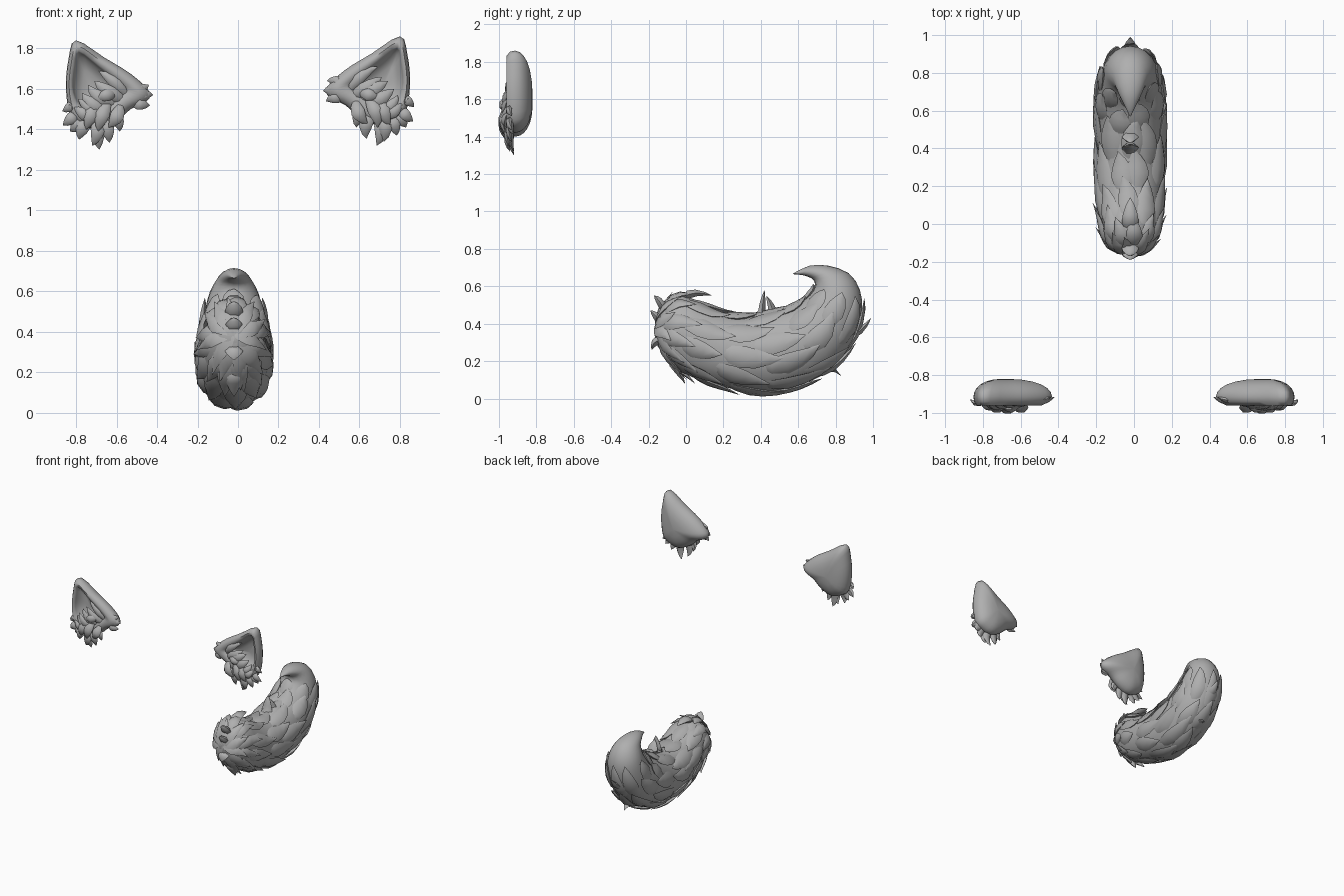
import bpy, bmesh, math, random
from mathutils import Vector as V

if "Cube" in bpy.data.objects:
    bpy.data.objects.remove(bpy.data.objects["Cube"])

random.seed(4)
fur = bpy.data.materials.new("grey fur")
fur.diffuse_color = (0.43, 0.43, 0.43, 1)
fur.use_nodes = True
fur.node_tree.nodes["Principled BSDF"].inputs["Base Color"].default_value = fur.diffuse_color


def catmull(p, i, t, closed=False):
    """Smooth interpolation of a list of vectors."""
    n = len(p)
    g = (lambda k: p[k % n]) if closed else (lambda k: p[max(0, min(n - 1, k))])
    a, b, c, d = g(i - 1), g(i), g(i + 1), g(i + 2)
    return 0.5 * (2 * b + (c - a) * t + (2 * a - 5 * b + 4 * c - d) * t * t
                  + (3 * b - a - 3 * c + d) * t ** 3)


def loft(bm, rings):
    """Skin closed rings and cap both ends."""
    rows = [[bm.verts.new(p) for p in r] for r in rings]
    n = len(rows[0])
    for r, s in zip(rows, rows[1:]):
        for i in range(n):
            bm.faces.new((r[i], r[(i + 1) % n], s[(i + 1) % n], s[i]))
    bm.faces.new(rows[0][::-1])
    bm.faces.new(rows[-1])


def lock(bm, pts, normals, width, thick):
    """A pointed lock of fur along a few points."""
    shape = (0.4, 0.8, 1.0, 0.85, 0.5, 0.02)
    rings = []
    for k, w in enumerate(shape):
        t = k / 5 * (len(pts) - 1)
        i = min(int(t), len(pts) - 2)
        p = catmull(pts, i, t - i)
        d = pts[i + 1] - pts[i]
        n = normals[i].normalized()
        side = d.cross(n).normalized()
        rings.append([p + side * (width * w * math.cos(a)) + n * (thick * w * math.sin(a))
                      for a in [j * math.tau / 6 for j in range(6)]])
    loft(bm, rings)


def finish(bm, name, angle=45):
    bmesh.ops.recalc_face_normals(bm, faces=bm.faces)
    me = bpy.data.meshes.new(name)
    bm.to_mesh(me)
    bm.free()
    me.materials.append(fur)
    ob = bpy.data.objects.new(name, me)
    bpy.context.collection.objects.link(ob)
    bpy.ops.object.select_all(action='DESELECT')
    ob.select_set(True)
    bpy.context.view_layer.objects.active = ob
    bpy.ops.object.shade_smooth_by_angle(angle=math.radians(angle))


# Tail: lower/outer y z, upper/inner y z, half width
stations = [(-.165, .35, -.165, .42, .03), (-.12, .24, -.12, .50, .11),
            (-.02, .14, -.02, .555, .15), (.12, .085, .12, .49, .165),
            (.28, .045, .24, .45, .175), (.46, .03, .36, .445, .175),
            (.64, .08, .47, .465, .175), (.79, .17, .56, .49, .175),
            (.89, .30, .63, .53, .16), (.94, .46, .68, .58, .14),
            (.93, .58, .69, .61, .12), (.87, .67, .68, .635, .09),
            (.76, .71, .655, .65, .065), (.66, .71, .62, .66, .035),
            (.575, .67, .57, .665, .004)]
low = [V((-.02, s[0], s[1])) for s in stations]
high = [V((-.02, s[2], s[3])) for s in stations]
wide = [V((s[4], 0, 0)) for s in stations]


def tail_point(u, a):
    u = max(0, min(u, 13.999))
    i = int(u)
    lo, hi, w = (catmull(q, i, u - i) for q in (low, high, wide))
    mid = (lo + hi) / 2
    p = mid + (hi - lo) / 2 * math.cos(a) + w * math.sin(a)
    return p, (p - mid).normalized()


bm = bmesh.new()
loft(bm, [[tail_point(k / 2, j * math.tau / 20)[0] for j in range(20)] for k in range(29)])
finish(bm, "tail_core", 70)

# Rows of locks following the tail: start, length, count, half width, lift
bm = bmesh.new()
rows = [(.1, 1.7, 11, .04, .035), (.9, 1.7, 12, .045, .035), (2.0, 2.0, 10, .055, .025),
        (3.3, 2.1, 10, .06, .02), (4.7, 2.1, 10, .06, .02), (6.1, 2.0, 9, .06, .02),
        (7.4, 2.2, 8, .055, .015)]
for r, (u, du, count, w, lift) in enumerate(rows):
    for j in range(count):
        a = (j + .5 * (r % 2)) * math.tau / count + random.uniform(-.1, .1)
        u0, d = u + random.uniform(-.25, .25), du * random.uniform(.85, 1.15)
        sway = random.uniform(-.2, .2)
        pts, nrm = [], []
        for k, h in enumerate((-.02, -.004, .002, .008, lift)):
            p, n = tail_point(u0 + d * k / 4, a + sway * (k / 4) ** 2)
            # keep locks low on the inside of the bend
            pts.append(p + n * h * (0.7 if math.cos(a) > .6 and r > 2 else 1))
            nrm.append(n)
        lock(bm, pts, nrm, w, .02)

# Standout tufts on the tail (points in y, z)
for pts in [[(.74, .24), (.87, .33), (.94, .37), (.99, .43)],
            [(.58, .10), (.68, .13), (.77, .165), (.83, .12)],
            [(.33, .40), (.40, .45), (.41, .51), (.42, .58)],
            [(.42, .42), (.46, .47), (.45, .51), (.43, .55)],
            [(-.06, .48), (.0, .55), (.07, .565), (.14, .55)],
            [(-.06, .44), (-.12, .49), (-.15, .53), (-.17, .55)],
            [(-.08, .40), (-.14, .42), (-.17, .45), (-.19, .47)],
            [(-.06, .26), (-.07, .19), (-.04, .14), (-.005, .08)],
            [(-.08, .33), (-.15, .31), (-.175, .29), (-.185, .26)]]:
    c = [V((-.02, y, z)) for y, z in pts]
    d = c[-1] - c[0]
    lock(bm, c, [V((0, -d.z, d.y))] * 4, .045, .025)
finish(bm, "tail_fur")

# Ears: outline and hollow as matching x, z points
outline = [(.80, 1.85), (.837, 1.76), (.85, 1.62), (.83, 1.48), (.77, 1.43), (.69, 1.41),
           (.60, 1.45), (.53, 1.51), (.45, 1.55), (.44, 1.60), (.53, 1.685), (.66, 1.765)]
hollow = [(.785, 1.79), (.805, 1.72), (.815, 1.62), (.795, 1.55), (.76, 1.52), (.71, 1.51),
          (.66, 1.525), (.62, 1.55), (.57, 1.585), (.555, 1.61), (.60, 1.65), (.69, 1.72)]
# Fur around the ear: base x z, tip x z, half width, y
edge_fur = [(.80, 1.55, .868, 1.50, .025, -.93), (.79, 1.50, .865, 1.43, .03, -.93),
            (.77, 1.48, .83, 1.40, .035, -.92), (.74, 1.47, .785, 1.36, .035, -.93),
            (.70, 1.47, .72, 1.33, .035, -.94), (.69, 1.47, .685, 1.31, .035, -.92),
            (.66, 1.48, .635, 1.345, .035, -.93), (.62, 1.50, .585, 1.40, .03, -.93),
            (.52, 1.57, .42, 1.58, .03, -.915), (.53, 1.55, .435, 1.53, .03, -.92),
            (.54, 1.60, .44, 1.63, .03, -.915)]
inner_fur = [(.54, 1.57, .69, 1.70, .03, -.935), (.56, 1.55, .71, 1.65, .035, -.945),
             (.60, 1.54, .74, 1.63, .035, -.95), (.64, 1.50, .77, 1.59, .035, -.955),
             (.69, 1.47, .79, 1.56, .03, -.95), (.72, 1.45, .81, 1.52, .03, -.955),
             (.58, 1.53, .64, 1.42, .035, -.965), (.64, 1.54, .69, 1.40, .035, -.97),
             (.70, 1.54, .75, 1.41, .035, -.965), (.60, 1.58, .70, 1.55, .03, -.965)]


def smooth_ring(p):
    vs = [V((x, 0, z)) for x, z in p]
    return [catmull(vs, i, t / 3, True) for i in range(len(vs)) for t in range(3)]


for side, sx, dz in (("left", 1, .01), ("right", -1, -.01)):
    out, cav = smooth_ring(outline), smooth_ring(hollow)
    centre, cc = V((.69, 0, 1.59)), V((.72, 0, 1.61))
    place = lambda p, y: V((p.x * sx, y, p.z + dz))
    rings = []
    # rounded back, then rim, then hollow
    for s in (.05, .35, .6, .78, .9, .97, 1):
        rings.append([place(centre + (p - centre) * s, -.915 + .095 * math.sqrt(1 - s ** 2.5))
                      for p in out])
    for t, y in ((.1, -.94), (.45, -.96), (.85, -.955), (1, -.94)):
        rings.append([place(p.lerp(q, t), y) for p, q in zip(out, cav)])
    for s, y in ((.88, -.905), (.5, -.88), (.05, -.875)):
        rings.append([place(cc + (q - cc) * s, y) for q in cav])
    bm = bmesh.new()
    loft(bm, rings)
    finish(bm, side + "_ear", 60)

    bm = bmesh.new()
    for group, bow in ((edge_fur, .015), (inner_fur, .015)):
        for x0, z0, x1, z1, w, y in group:
            a, b = V((x0, 0, z0)), V((x1, 0, z1))
            bend = V((b.z - a.z, 0, a.x - b.x)) * random.uniform(-.12, .12)
            pts = [place(a, y + .01), place(a.lerp(b, .35) + bend, y - bow),
                   place(a.lerp(b, .7) + bend, y - bow), place(b, y)]
            lock(bm, pts, [V((0, -1, 0))] * 4, w, .018)
    finish(bm, side + "_ear_fur")
